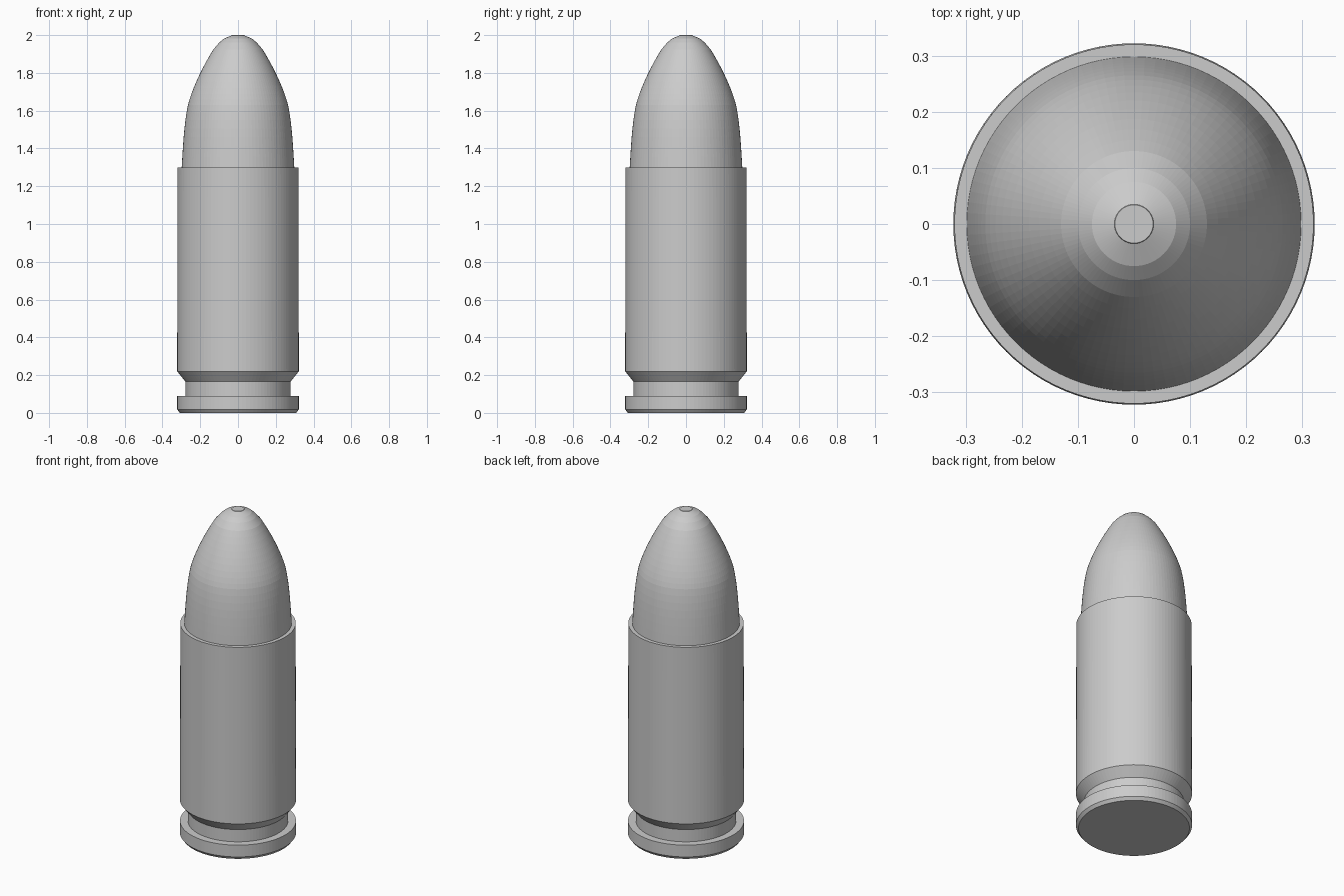
import bpy, bmesh, math
from mathutils import Vector
from mathutils.geometry import interpolate_bezier

if "Cube" in bpy.data.objects:
    bpy.data.objects.remove(bpy.data.objects["Cube"])

SEGMENTS = 96


def lathe(name, profile, cap_bottom=False, cap_top=False):
    """Revolve (radius, height) points around z."""
    bm = bmesh.new()
    rings = []
    for r, z in profile:
        rings.append([bm.verts.new((r * math.cos(2 * math.pi * i / SEGMENTS),
                                    r * math.sin(2 * math.pi * i / SEGMENTS), z))
                      for i in range(SEGMENTS)])
    for low, high in zip(rings, rings[1:]):
        for i in range(SEGMENTS):
            j = (i + 1) % SEGMENTS
            bm.faces.new((low[i], low[j], high[j], high[i]))
    if cap_bottom:
        bm.faces.new(rings[0][::-1])
    if cap_top:
        bm.faces.new(rings[-1])
    mesh = bpy.data.meshes.new(name)
    bm.to_mesh(mesh)
    bm.free()
    obj = bpy.data.objects.new(name, mesh)
    bpy.context.collection.objects.link(obj)
    return obj


def curve(a, b, c, d, count):
    pts = [Vector((r, z, 0)) for r, z in (a, b, c, d)]
    return [(p.x, p.y) for p in interpolate_bezier(*pts, count)]


# Casing: chamfered base rim, groove, tapered shoulder, straight wall, mouth lip
lathe("casing", [(0.308, 0), (0.322, 0.018), (0.322, 0.09), (0.278, 0.09),
                 (0.278, 0.165), (0.322, 0.22), (0.32, 1.3), (0.298, 1.3)],
      cap_bottom=True)

# Rounded tip: gently curved lower side, then shoulder, then blunt nose
side = curve((0.298, 1.3), (0.29, 1.44), (0.284, 1.54), (0.265, 1.63), 8)
shoulder = curve((0.265, 1.63), (0.245, 1.71), (0.19, 1.83), (0.13, 1.925), 10)
nose = [(0.10, 1.96), (0.075, 1.981), (0.035, 1.998), (0.034, 2.0)]
lathe("tip", side + shoulder[1:] + nose, cap_top=True)
